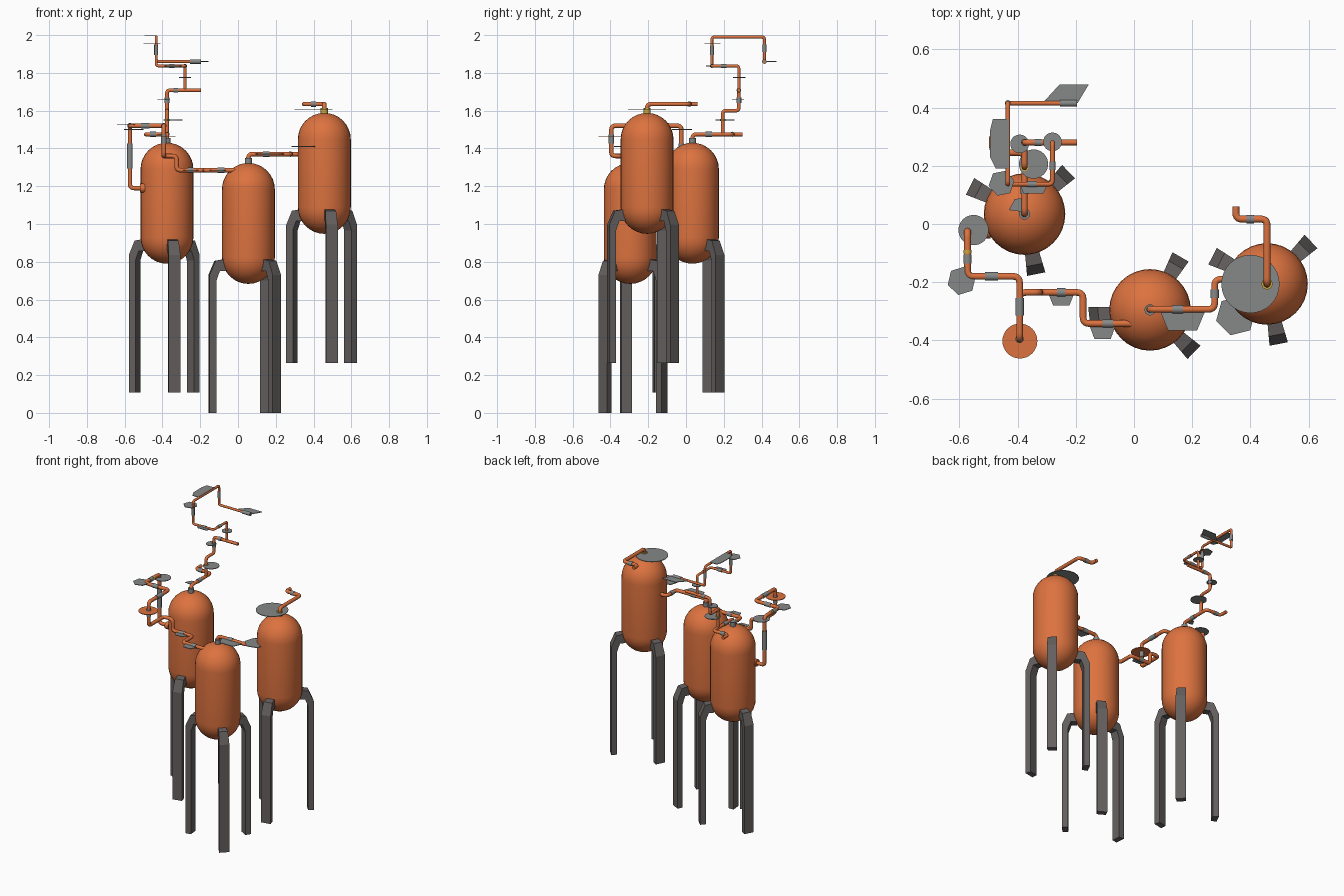
import bpy, bmesh, math
from mathutils import Vector

if "Cube" in bpy.data.objects:
    bpy.data.objects.remove(bpy.data.objects["Cube"])

def material(name, c):
    m = bpy.data.materials.new(name)
    m.diffuse_color = (*c, 1)
    m.use_nodes = True
    m.node_tree.nodes["Principled BSDF"].inputs["Base Color"].default_value = m.diffuse_color
    return m

ORANGE = material("copper_orange", (0.72, 0.17, 0.05))
IRON = material("dark_iron", (0.13, 0.115, 0.115))
GREY = material("plate_grey", (0.24, 0.25, 0.25))
BRASS = material("brass_yellow", (0.6, 0.38, 0.05))

def finish(bm, name, mat, smooth=False):
    bmesh.ops.remove_doubles(bm, verts=bm.verts, dist=1e-5)
    bmesh.ops.recalc_face_normals(bm, faces=bm.faces)
    me = bpy.data.meshes.new(name)
    bm.to_mesh(me)
    bm.free()
    me.materials.append(mat)
    ob = bpy.data.objects.new(name, me)
    bpy.context.collection.objects.link(ob)
    if smooth:
        bpy.ops.object.select_all(action='DESELECT')
        ob.select_set(True)
        bpy.context.view_layer.objects.active = ob
        bpy.ops.object.shade_smooth_by_angle(angle=math.radians(40))
    return ob

def prism(bm, pts, vec):
    """Extrude a closed polygon along vec."""
    f = bm.faces.new([bm.verts.new(p) for p in pts])
    r = bmesh.ops.extrude_face_region(bm, geom=[f])
    bmesh.ops.translate(bm, vec=vec, verts=[v for v in r['geom'] if isinstance(v, bmesh.types.BMVert)])

def tank(name, x, y, z0, z1, r=0.14, n=32):
    prof = []
    for i in range(9):
        a = -math.pi / 2 + i * math.pi / 16
        prof.append((r * math.cos(a), z0 + r + r * math.sin(a)))
    prof += [(a, z0 + z1 - b) for a, b in reversed(prof)]
    bm = bmesh.new()
    vs = [bm.verts.new((x + a, y, b)) for a, b in prof]
    es = [bm.edges.new(p) for p in zip(vs, vs[1:])]
    bmesh.ops.spin(bm, geom=vs + es, cent=(x, y, 0), axis=(0, 0, 1), angle=2 * math.pi, steps=n)
    finish(bm, name, ORANGE, True)

# bent leg profile: distance from tank axis, height, half width
LEG = [(0.21, 0), (0.21, 0.73), (0.178, 0.805), (0.12, 0.815),
       (0.12, 0.75), (0.155, 0.75), (0.173, 0.70), (0.173, 0)]

def leg(name, x, y, z, deg):
    a = math.radians(deg)
    bm = bmesh.new()
    sides = []
    for s in (-1, 1):
        row = []
        for r, h in LEG:
            w = s * (0.032 - 0.1 * (0.21 - r))
            row.append(bm.verts.new((x + r * math.cos(a) - w * math.sin(a),
                                     y + r * math.sin(a) + w * math.cos(a), z + h)))
        sides.append(row)
        bm.faces.new(row)
    n = len(LEG)
    for i in range(n):
        j = (i + 1) % n
        bm.faces.new((sides[0][i], sides[0][j], sides[1][j], sides[1][i]))
    finish(bm, name, IRON)

def pipe(name, pts, r=0.012, bend=0.022):
    """Round tube along a path with filleted corners."""
    P = [Vector(p) for p in pts]
    out = [P[0]]
    for a, b, c in zip(P, P[1:], P[2:]):
        d = min(bend, (a - b).length * 0.48, (c - b).length * 0.48)
        p, q = b + (a - b).normalized() * d, b + (c - b).normalized() * d
        for i in range(6):
            t = i / 5
            out.append(p * (1 - t) ** 2 + b * 2 * t * (1 - t) + q * t * t)
    out.append(P[-1])
    cu = bpy.data.curves.new(name, 'CURVE')
    cu.dimensions = '3D'
    cu.bevel_depth = r
    cu.bevel_resolution = 3
    cu.use_fill_caps = True
    sp = cu.splines.new('POLY')
    sp.points.add(len(out) - 1)
    for s, p in zip(sp.points, out):
        s.co = (*p, 1)
    cu.materials.append(ORANGE)
    ob = bpy.data.objects.new(name, cu)
    bpy.context.collection.objects.link(ob)
    bpy.ops.object.select_all(action='DESELECT')
    ob.select_set(True)
    bpy.context.view_layer.objects.active = ob
    bpy.ops.object.convert(target='MESH')
    bpy.ops.object.shade_smooth_by_angle(angle=math.radians(40))

def collar(name, c, axis, length=0.035, r=0.0145, mat=GREY):
    bm = bmesh.new()
    v = Vector({'x': (1, 0, 0), 'y': (0, 1, 0), 'z': (0, 0, 1)}[axis])
    m = v.to_track_quat('Z', 'Y').to_matrix().to_4x4()
    m.translation = Vector(c)
    bmesh.ops.create_cone(bm, cap_ends=True, segments=16, radius1=r, radius2=r, depth=length, matrix=m)
    finish(bm, name, mat, True)

def plate(name, pts, z, mat=GREY):
    bm = bmesh.new()
    prism(bm, [(x, y, z - 0.002) for x, y in pts], (0, 0, 0.004))
    finish(bm, name, mat)

def disc(name, x, y, z, r, n=32, rot=0, mat=GREY):
    plate(name, [(x + r * math.cos(rot + 2 * math.pi * i / n),
                  y + r * math.sin(rot + 2 * math.pi * i / n)) for i in range(n)], z, mat)

def trapezoid(name, x, y0, y1, w0, w1, z):
    plate(name, [(x - w0, y0), (x + w0, y0), (x + w1, y1), (x - w1, y1)], z)

# tanks on three legs each
for nm, x, y, z, angles in (("left", -0.376, 0.034, 0.107, (44, 153, 281)),
                            ("middle", 0.055, -0.295, 0.0, (60, 186, 316)),
                            ("right", 0.457, -0.206, 0.265, (44, 153, 281))):
    tank(nm + "_tank", x, y, z + 0.683, z + 1.323)
    for i, a in enumerate(angles):
        leg(f"{nm}_leg_{i + 1}", x, y, z, a)
    collar(nm + "_neck", (x, y, z + 1.332), 'z', 0.035, 0.019,
           BRASS if nm == "right" else GREY)

# main pipes between tanks
pipe("left_to_middle_pipe", [(-0.49, -0.025, 1.19), (-0.572, -0.025, 1.19), (-0.572, -0.025, 1.52),
     (-0.572, -0.18, 1.52), (-0.393, -0.18, 1.52), (-0.393, -0.395, 1.52), (-0.393, -0.395, 1.36),
     (-0.393, -0.235, 1.36), (-0.325, -0.235, 1.36), (-0.325, -0.235, 1.285), (-0.175, -0.235, 1.285),
     (-0.175, -0.342, 1.285), (0.0, -0.342, 1.285)])
pipe("middle_to_right_pipe", [(0.055, -0.293, 1.30), (0.055, -0.293, 1.37), (0.277, -0.293, 1.37),
     (0.277, -0.19, 1.37), (0.36, -0.19, 1.37)])
pipe("right_outlet_pipe", [(0.457, -0.206, 1.56), (0.457, -0.206, 1.635), (0.457, 0.017, 1.635),
     (0.35, 0.017, 1.635), (0.35, 0.06, 1.635)])
collar("inlet_flange", (-0.505, -0.025, 1.19), 'x', 0.025, 0.024, ORANGE)

# rising pipe tree behind the left tank
pipe("left_outlet_pipe", [(-0.376, 0.034, 1.40), (-0.376, 0.034, 1.475), (-0.376, 0.245, 1.475),
     (-0.487, 0.245, 1.475), (-0.487, 0.30, 1.475)], 0.011)
pipe("rising_pipe", [(-0.376, 0.195, 1.475), (-0.376, 0.195, 1.60), (-0.376, 0.28, 1.60),
     (-0.376, 0.28, 1.708), (-0.195, 0.28, 1.708)], 0.010, 0.018)
pipe("upper_pipe", [(-0.28, 0.28, 1.708), (-0.28, 0.28, 1.837), (-0.28, 0.137, 1.837),
     (-0.433, 0.137, 1.837), (-0.433, 0.137, 1.99), (-0.433, 0.415, 1.99), (-0.433, 0.415, 1.86),
     (-0.195, 0.415, 1.86)], 0.008, 0.014)

# pipe collars
for i, (c, ax, ln, r) in enumerate([
        ((0.40, 0.017, 1.635), 'x', 0.026, 0.0145), ((-0.572, -0.025, 1.36), 'z', 0.13, 0.0145),
        ((-0.572, -0.12, 1.52), 'y', 0.03, 0.0145), ((-0.49, -0.18, 1.52), 'x', 0.045, 0.0145),
        ((-0.393, -0.285, 1.52), 'y', 0.06, 0.0145), ((-0.393, -0.395, 1.45), 'z', 0.05, 0.0145),
        ((-0.25, -0.235, 1.285), 'x', 0.03, 0.0145), ((-0.09, -0.342, 1.285), 'x', 0.035, 0.0145),
        ((0.15, -0.293, 1.37), 'x', 0.035, 0.0145), ((0.277, -0.24, 1.37), 'y', 0.03, 0.0145),
        ((-0.376, 0.12, 1.475), 'y', 0.035, 0.0135), ((-0.45, 0.245, 1.475), 'x', 0.03, 0.0135),
        ((-0.376, 0.28, 1.655), 'z', 0.03, 0.0125), ((-0.33, 0.28, 1.708), 'x', 0.025, 0.0125),
        ((-0.28, 0.20, 1.837), 'y', 0.03, 0.0105), ((-0.35, 0.137, 1.837), 'x', 0.03, 0.0105),
        ((-0.433, 0.137, 1.92), 'z', 0.05, 0.0105), ((-0.433, 0.415, 1.93), 'z', 0.04, 0.0105),
        ((-0.225, 0.415, 1.86), 'x', 0.06, 0.012)]):
    collar(f"pipe_collar_{i + 1}", c, ax, ln, r)
for i, (c, ax) in enumerate([((-0.572, -0.095, 1.52), 'y'), ((-0.376, 0.195, 1.55), 'z')]):
    collar(f"brass_ring_{i + 1}", c, ax, 0.012, 0.014, BRASS)

# flat leaf plates along the pipes
disc("right_tank_disc", 0.40, -0.206, 1.607, 0.10)
disc("valve_disc", -0.392, -0.402, 1.464, 0.06, mat=ORANGE)
disc("left_corner_disc", -0.551, -0.021, 1.50, 0.052)
disc("stack_disc_low", -0.345, 0.206, 1.55, 0.05)
disc("stack_disc_mid", -0.393, 0.275, 1.66, 0.032)
disc("stack_disc_high", -0.28, 0.282, 1.775, 0.032)
disc("left_leaf", -0.592, -0.195, 1.525, 0.05, 6, 0.3)
disc("right_leaf", 0.35, -0.315, 1.41, 0.07, 6, 0.25)
disc("upper_leaf", -0.455, 0.14, 1.957, 0.045, 6, 0.2)
trapezoid("pipe_leaf_1", -0.25, -0.28, -0.225, 0.028, 0.05, 1.285)
trapezoid("pipe_leaf_2", -0.108, -0.395, -0.335, 0.028, 0.05, 1.285)
trapezoid("pipe_leaf_3", 0.167, -0.365, -0.293, 0.05, 0.08, 1.37)
trapezoid("stack_leaf", -0.345, 0.105, 0.14, 0.034, 0.05, 1.837)
plate("left_tank_leaf", [(-0.43, 0.048), (-0.385, 0.042), (-0.38, 0.09), (-0.41, 0.085)], 1.475)
plate("top_leaf", [(-0.43, 0.19), (-0.43, 0.36), (-0.485, 0.36), (-0.495, 0.32), (-0.495, 0.23), (-0.475, 0.19)], 1.997)
plate("tip_leaf", [(-0.31, 0.42), (-0.255, 0.48), (-0.155, 0.48), (-0.194, 0.415)], 1.86)
